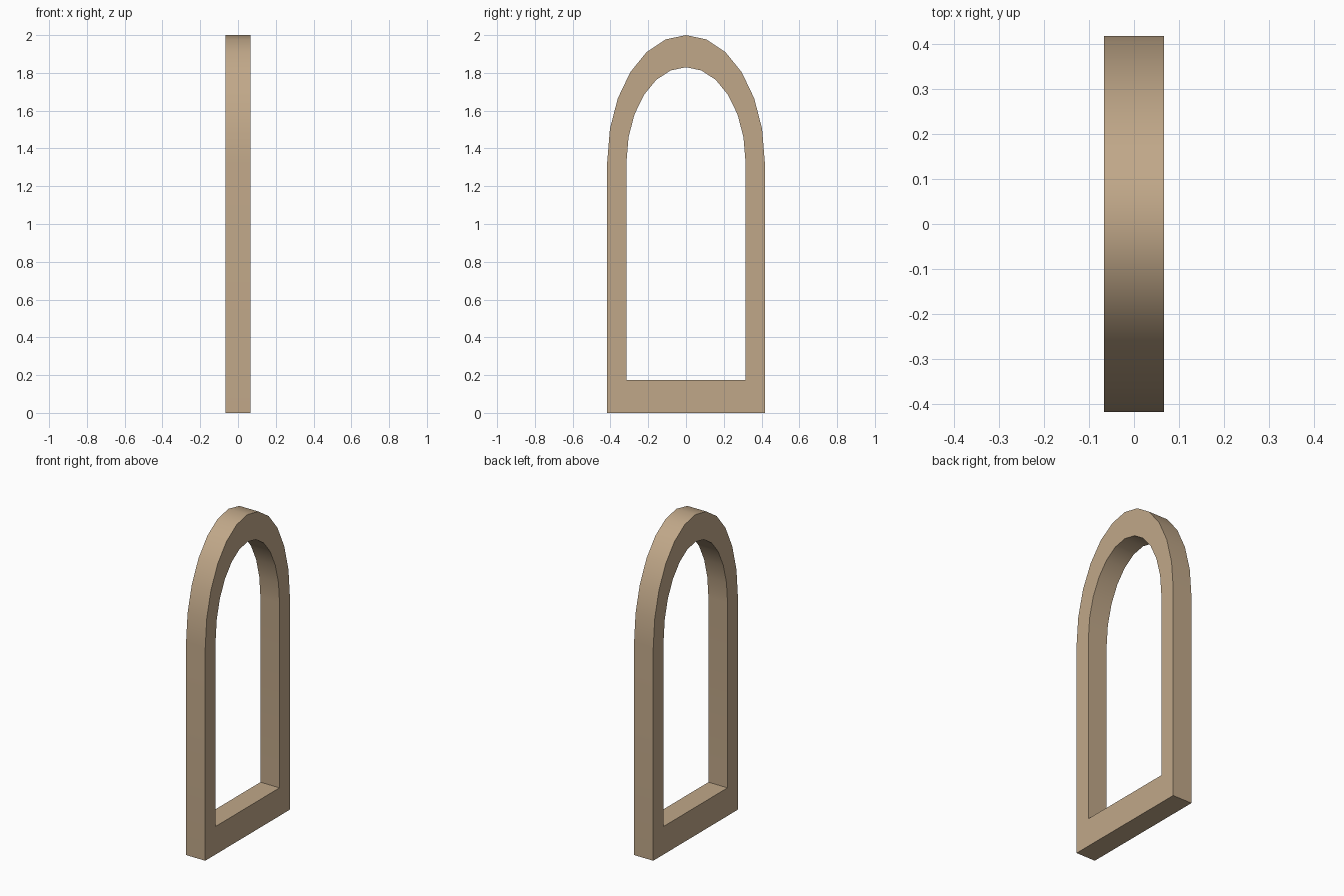
import bpy, bmesh, math

cube = bpy.data.objects.get("Cube")
if cube:
    bpy.data.objects.remove(cube, do_unlink=True)

HALF_DEPTH = 0.066
SPRING = 1.33      # height where the arch starts
SEGMENTS = 12

stone = bpy.data.materials.new("tan_stone")
stone.use_nodes = True
colour = (0.53, 0.39, 0.25, 1)
stone.diffuse_color = colour
stone.node_tree.nodes["Principled BSDF"].inputs["Base Color"].default_value = colour


def arch_outline(half_width, base, top):
    """Closed outline: two bottom corners and a half ellipse on top."""
    points = [(-half_width, base), (half_width, base)]
    for i in range(SEGMENTS + 1):
        a = math.pi * i / SEGMENTS
        points.append((half_width * math.cos(a), SPRING + (top - SPRING) * math.sin(a)))
    return points


# Window frame: outer and inner outlines, bridged on both faces and both rims
bm = bmesh.new()
outlines = [arch_outline(0.417, 0, 2.0), arch_outline(0.315, 0.175, 1.83)]
loops = [[bm.verts.new((x, y, z)) for y, z in outline]
         for outline, x in ((outlines[0], -HALF_DEPTH), (outlines[0], HALF_DEPTH),
                            (outlines[1], HALF_DEPTH), (outlines[1], -HALF_DEPTH))]
for k in range(4):
    a, b = loops[k], loops[(k + 1) % 4]
    for i in range(len(a)):
        j = (i + 1) % len(a)
        bm.faces.new((a[i], a[j], b[j], b[i]))
bmesh.ops.recalc_face_normals(bm, faces=bm.faces)
mesh = bpy.data.meshes.new("arched_window_frame")
bm.to_mesh(mesh)
bm.free()
mesh.materials.append(stone)
frame = bpy.data.objects.new("arched_window_frame", mesh)
bpy.context.collection.objects.link(frame)

# Smooth arch, sharp corners
bpy.ops.object.select_all(action="DESELECT")
frame.select_set(True)
bpy.context.view_layer.objects.active = frame
bpy.ops.object.shade_smooth_by_angle(angle=math.radians(40))
